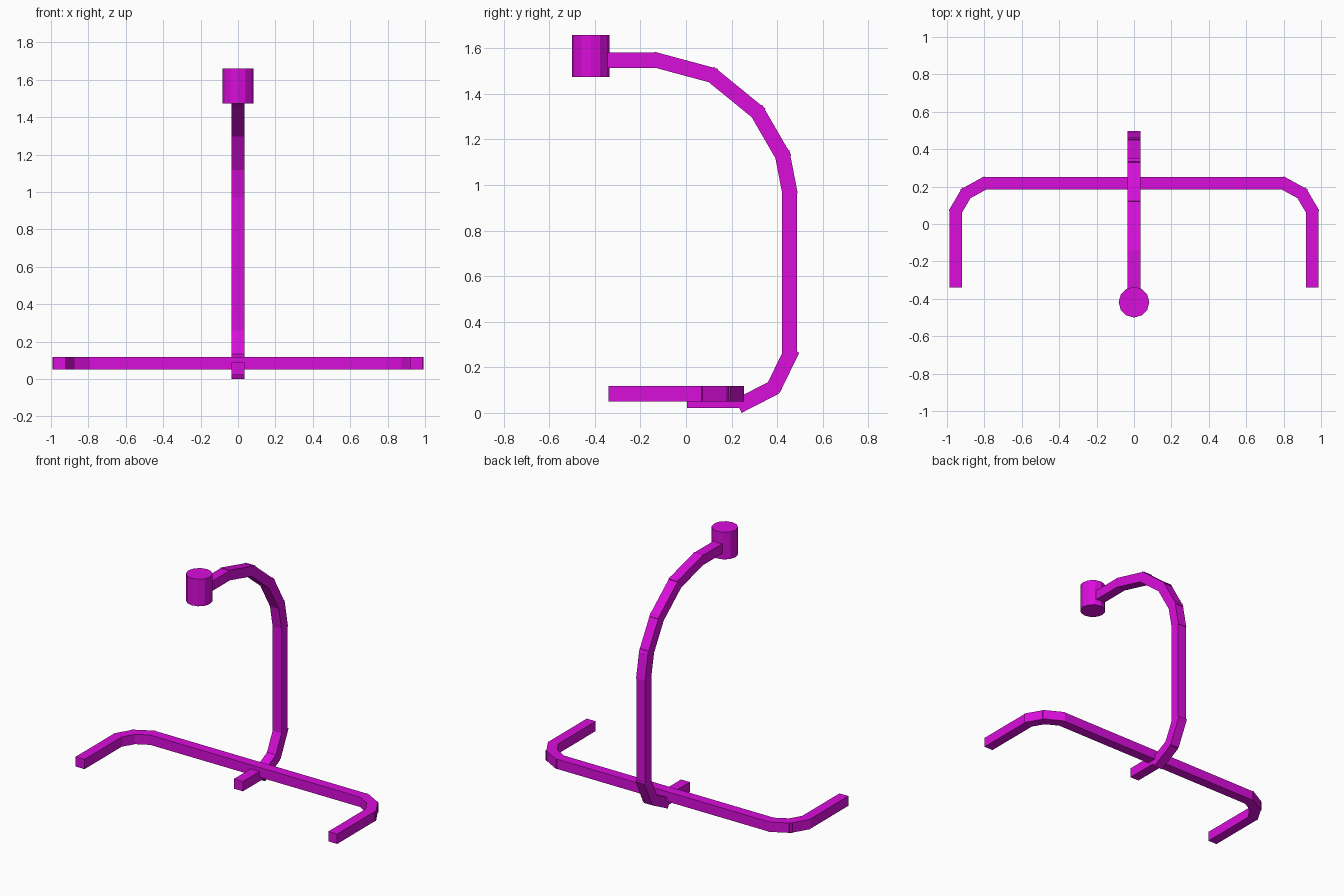
import bpy
import bmesh
from mathutils import Matrix, Vector

cube = bpy.data.objects.get("Cube")
if cube:
    bpy.data.objects.remove(cube, do_unlink=True)

HALF = 0.0335    # half width of the square tube
OVERLAP = 0.018  # how far bend pieces run into their neighbours

paint = bpy.data.materials.new("magenta_paint")
paint.use_nodes = True
colour = (0.70, 0.004, 0.71, 1.0)
paint.diffuse_color = colour
paint.node_tree.nodes["Principled BSDF"].inputs["Base Color"].default_value = colour


def finish(name, bm):
    mesh = bpy.data.meshes.new(name)
    bm.to_mesh(mesh)
    bm.free()
    mesh.materials.append(paint)
    obj = bpy.data.objects.new(name, mesh)
    bpy.context.collection.objects.link(obj)
    return obj


def beam(bm, start, end, side, before=0.0, after=0.0):
    """Square tube from start to end; side is the axis kept level."""
    start, end, side = Vector(start), Vector(end), Vector(side)
    along = (end - start).normalized()
    start, end = start - along * before, end + along * after
    frame = Matrix((along, side, along.cross(side))).transposed().to_4x4()
    size = Matrix.Diagonal(((end - start).length, 2 * HALF, 2 * HALF, 1))
    place = Matrix.Translation((start + end) / 2) @ frame @ size
    bmesh.ops.create_cube(bm, size=1, matrix=place)


def chain(bm, points, side, plain):
    """Run of tubes; those indexed in plain keep their exact length."""
    for i, (a, b) in enumerate(zip(points, points[1:])):
        extra = 0.0 if i in plain else OVERLAP
        beam(bm, a, b, side, extra, extra)


# Base rail with a bent arm at each end
bm = bmesh.new()
rail_z = 0.084
beam(bm, (-0.8, 0.217, rail_z), (0.8, 0.217, rail_z), (0, 0, 1))
for s in (-1, 1):
    arm = [(0.8, 0.217), (0.898, 0.163), (0.953, 0.07), (0.953, -0.34)]
    chain(bm, [(s * x, y, rail_z) for x, y in arm], (0, 0, 1), {2})
finish("base_rail", bm)

# Foot and lower bend of the mast
bm = bmesh.new()
beam(bm, (0, 0.005, 0.056), (0, 0.24, 0.056), (1, 0, 0))
beam(bm, (0, 0.229, 0.030), (0, 0.385, 0.11), (1, 0, 0), 0, 0.008)
beam(bm, (0, 0.385, 0.11), (0, 0.467, 0.279), (1, 0, 0), 0.008, 0)
finish("mast_foot", bm)

# Upright and the arch curling forward
bm = bmesh.new()
arch = [(0.454, 0.26), (0.454, 0.975), (0.424, 1.13), (0.314, 1.32),
        (0.115, 1.482), (-0.13, 1.548), (-0.37, 1.548)]
chain(bm, [(0, y, z) for y, z in arch], (1, 0, 0), {0, 5})
finish("mast_arch", bm)

# Cylindrical holder at the tip
bm = bmesh.new()
bmesh.ops.create_cone(bm, cap_ends=True, segments=12, radius1=0.082,
                      radius2=0.082, depth=0.185,
                      matrix=Matrix.Translation((0, -0.418, 1.567)))
finish("tip_holder", bm)

# Consistent outward faces
for name in ("base_rail", "mast_foot", "mast_arch", "tip_holder"):
    mesh = bpy.data.objects[name].data
    bm = bmesh.new()
    bm.from_mesh(mesh)
    bmesh.ops.recalc_face_normals(bm, faces=bm.faces)
    bm.to_mesh(mesh)
    bm.free()
